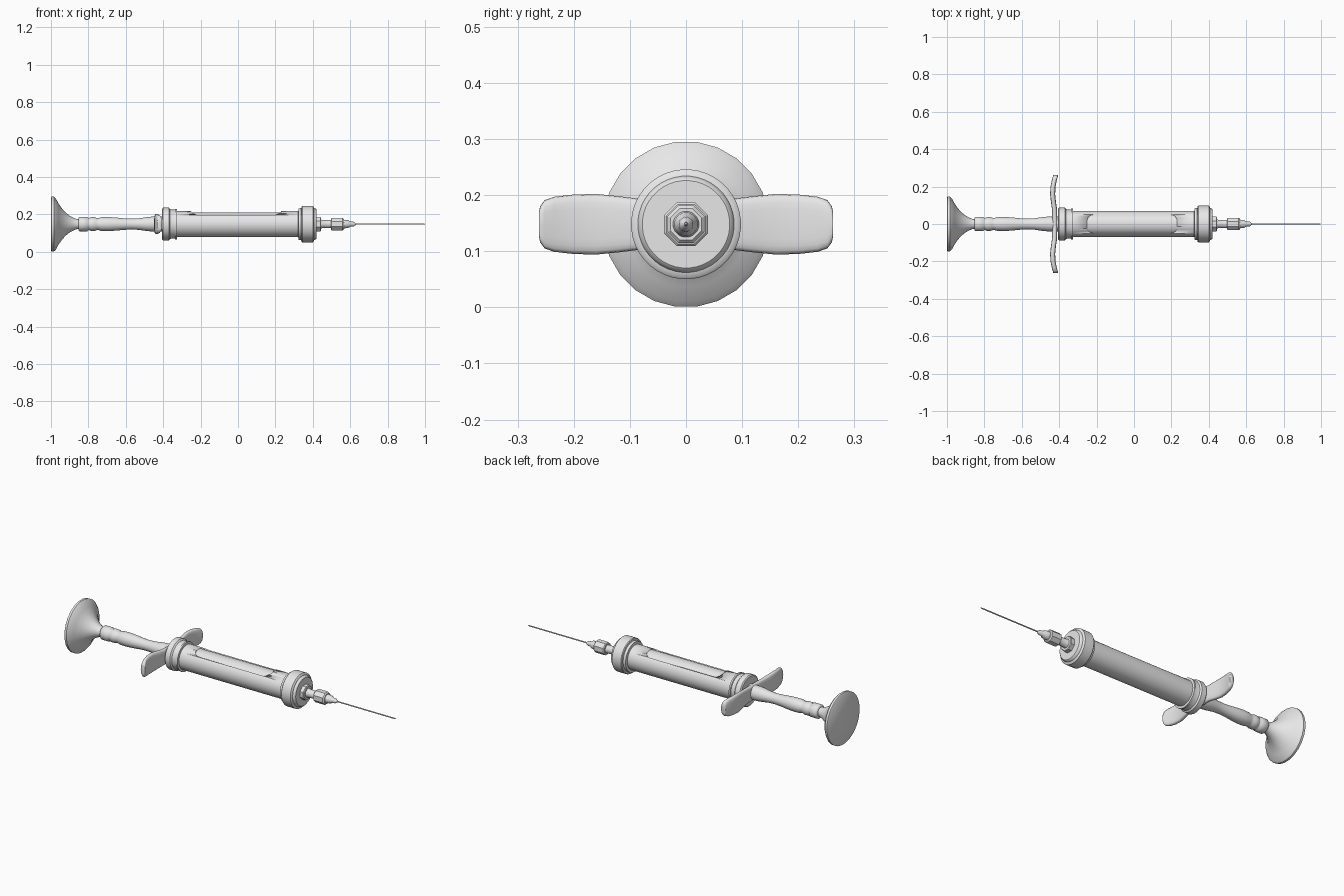
import bpy, bmesh, math
from mathutils import Vector

if "Cube" in bpy.data.objects:
    bpy.data.objects.remove(bpy.data.objects["Cube"])

AXIS_Z = 0.148

metal = bpy.data.materials.new("plain grey")
metal.use_nodes = True
metal.diffuse_color = (0.8, 0.8, 0.8, 1)
metal.node_tree.nodes["Principled BSDF"].inputs["Base Color"].default_value = (0.8, 0.8, 0.8, 1)


def loft(name, rings, angle=35):
    """Skin a list of equal-length point rings and cap both ends."""
    bm = bmesh.new()
    rows = [[bm.verts.new(p) for p in ring] for ring in rings]
    n = len(rows[0])
    for a, b in zip(rows, rows[1:]):
        for i in range(n):
            j = (i + 1) % n
            bm.faces.new((a[i], a[j], b[j], b[i]))
    bm.faces.new(rows[0])
    bm.faces.new(rows[-1])
    bmesh.ops.recalc_face_normals(bm, faces=bm.faces)
    mesh = bpy.data.meshes.new(name)
    bm.to_mesh(mesh)
    bm.free()
    obj = bpy.data.objects.new(name, mesh)
    bpy.context.collection.objects.link(obj)
    mesh.materials.append(metal)
    bpy.ops.object.select_all(action='DESELECT')
    obj.select_set(True)
    bpy.context.view_layer.objects.active = obj
    bpy.ops.object.shade_smooth_by_angle(angle=math.radians(angle))
    return obj


def turned(name, profile, sides=32, angle=35):
    """Revolve (x, radius) pairs around the long axis."""
    turn = [2 * math.pi * (i + 0.5) / sides for i in range(sides)]
    return loft(name, [[Vector((x, r * math.sin(t), AXIS_Z + r * math.cos(t))) for t in turn]
                       for x, r in profile], angle)


# Thumb plate flaring into the rod
turned("thumb_plate", [(-1, .142), (-.996, .148), (-.984, .148), (-.974, .138), (-.96, .112),
                       (-.94, .083), (-.92, .061), (-.9, .045), (-.88, .034), (-.865, .028),
                       (-.84, .025)], 24)

# Turned plunger handle
turned("plunger_handle", [(-.853, .033), (-.847, .039), (-.806, .039), (-.8, .033), (-.795, .033),
                          (-.788, .037), (-.765, .037), (-.755, .033), (-.745, .033), (-.73, .037),
                          (-.69, .038), (-.65, .035), (-.61, .031), (-.57, .029), (-.53, .031),
                          (-.49, .037), (-.46, .04), (-.40, .04)], 24, 50)

# Curved finger grip, lofted from rounded sections and mirrored about the axis
half = [(.262, .022, -.419), (.26, .032, -.419), (.252, .043, -.421), (.235, .049, -.426),
        (.2, .053, -.433), (.16, .054, -.435), (.12, .05, -.431), (.08, .045, -.425), (0, .043, -.423)]
stations = half + [(-y, h, x) for y, h, x in reversed(half[:-1])]


def grip_ring(y, h, x):
    ring = []
    for i in range(20):
        t = 2 * math.pi * i / 20
        c, s = math.cos(t), math.sin(t)
        ring.append(Vector((x + .0135 * math.copysign(abs(c) ** .6, c), y,
                            AXIS_Z + h * math.copysign(abs(s) ** .6, s))))
    return ring


loft("finger_grip", [grip_ring(*s) for s in stations], 60)

# Rear collar and its retaining ring
turned("rear_collar", [(-.405, .082), (-.4, .088), (-.37, .088), (-.363, .08), (-.35, .077),
                       (-.338, .077), (-.336, .082), (-.327, .082), (-.325, .07)], 40)

# Barrel with a rounded slot cut through its top
barrel = turned("barrel", [(-.335, .07), (.335, .07)], 48)
outline = []
for cx, cy, start in ((.195, .014, 0), (-.215, .014, 90), (-.215, -.014, 180), (.195, -.014, 270)):
    for k in range(7):
        t = math.radians(start + 15 * k)
        outline.append((cx + .036 * math.cos(t), cy + .036 * math.sin(t)))
cutter = loft("slot_cutter", [[Vector((x, y, z)) for x, y in outline] for z in (AXIS_Z, .3)])
cutter.hide_render = True
cutter.hide_set(True)
cutter.display_type = 'WIRE'
cut = barrel.modifiers.new("slot", 'BOOLEAN')
cut.object = cutter
cut.solver = 'EXACT'
bpy.context.view_layer.objects.active = barrel
bpy.ops.object.modifier_apply(modifier=cut.name)
bpy.data.objects.remove(cutter)

# Inner tube seen through the slot
turned("inner_tube", [(-.32, .063), (.32, .063)], 48)

# Front cap
turned("front_cap", [(.322, .07), (.324, .084), (.338, .086), (.34, .095), (.344, .098),
                     (.4, .098), (.404, .094), (.406, .086), (.416, .083), (.42, .078)], 40)

# Nozzle, faceted fittings and needle
turned("nozzle_flange", [(.415, .042), (.44, .042), (.444, .038)], 8, 20)
turned("nozzle_neck", [(.43, .025), (.445, .025), (.45, .022), (.505, .022)], 24)
turned("needle_nut", [(.497, .031), (.501, .036), (.56, .036), (.566, .03)], 8, 20)
turned("needle_hub", [(.56, .024), (.59, .021), (.6, .014), (.618, .013), (.63, .004)], 16)
turned("needle", [(.62, .0035), (.99, .0035), (1, .001)], 12)
